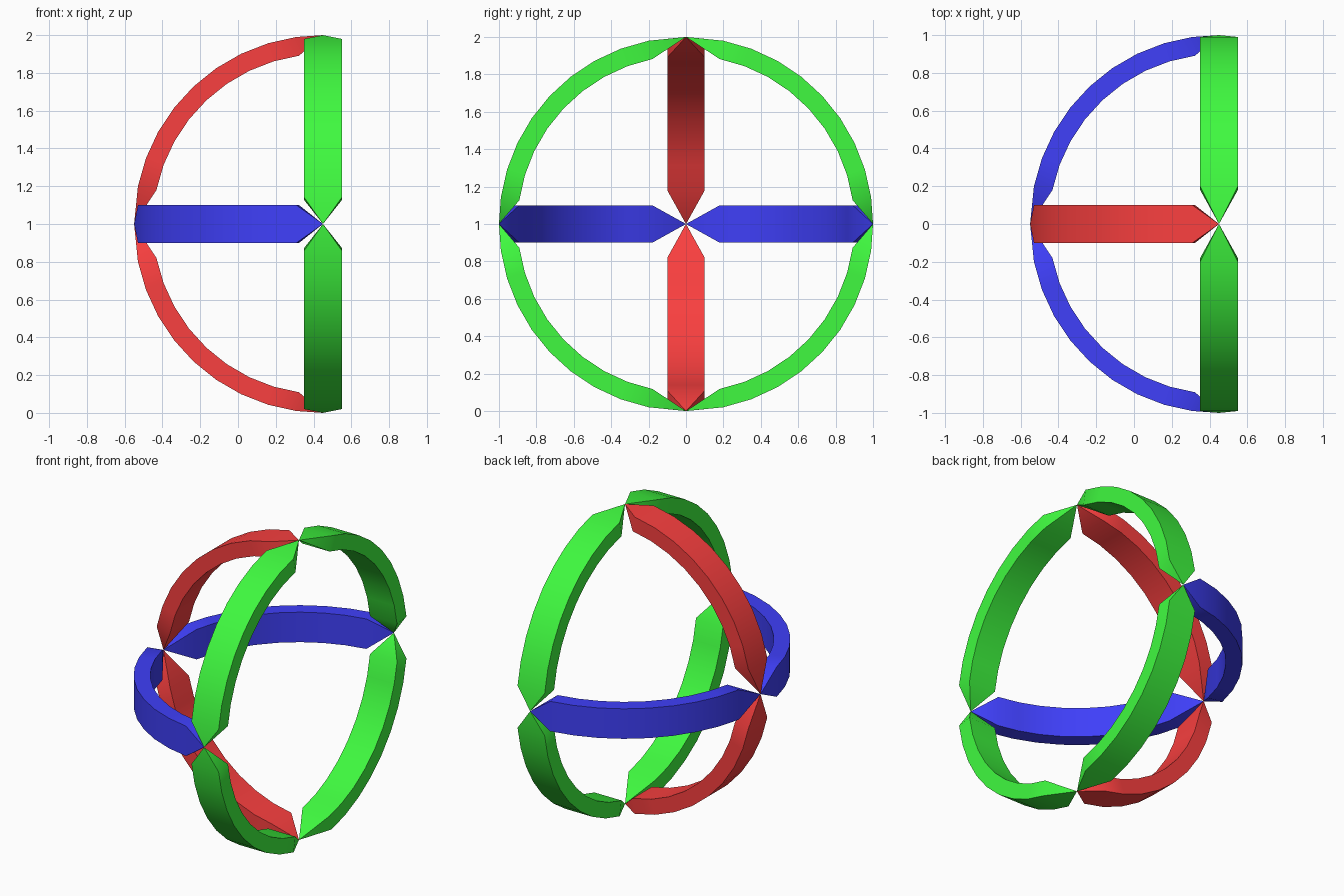
import bpy, bmesh, math
from mathutils import Vector

if "Cube" in bpy.data.objects:
    bpy.data.objects.remove(bpy.data.objects["Cube"])

CENTRE = Vector((0.45, 0, 1))
R_OUT, R_IN, HALF_W, STEPS = 1.0, 0.9, 0.1, 8
A_START, A_END = math.asin(0.2), math.radians(81.9)


def material(name, colour):
    m = bpy.data.materials.new(name)
    m.diffuse_color = (*colour, 1)
    m.use_nodes = True
    m.node_tree.nodes["Principled BSDF"].inputs["Base Color"].default_value = m.diffuse_color
    return m


def quarter_band(name, start, end, mat):
    """Rectangular-section arc from start to end axis, pinched to a point at both ends."""
    u, v = Vector(start), Vector(end)
    w = u.cross(v)
    bm = bmesh.new()
    rings = []
    for i in range(STEPS + 1):
        a = A_START + (A_END - A_START) * i / STEPS
        d = u * math.cos(a) + v * math.sin(a)
        rings.append([bm.verts.new(CENTRE + d * r + w * s) for r, s in
                      ((R_OUT, -HALF_W), (R_OUT, HALF_W), (R_IN, HALF_W), (R_IN, -HALF_W))])
    for a, b in zip(rings, rings[1:]):
        for k in range(4):
            n = (k + 1) % 4
            bm.faces.new((a[k], a[n], b[n], b[k]))
    # pointed ends meeting on the sphere
    for ring, axis in ((rings[0], u), (rings[-1], v)):
        tip = bm.verts.new(CENTRE + axis * R_OUT)
        for k in range(4):
            bm.faces.new((ring[k], ring[(k + 1) % 4], tip))
    bmesh.ops.recalc_face_normals(bm, faces=bm.faces)
    mesh = bpy.data.meshes.new(name)
    bm.to_mesh(mesh)
    bm.free()
    mesh.materials.append(mat)
    ob = bpy.data.objects.new(name, mesh)
    bpy.context.collection.objects.link(ob)
    bpy.ops.object.select_all(action='DESELECT')
    ob.select_set(True)
    bpy.context.view_layer.objects.active = ob
    bpy.ops.object.shade_smooth_by_angle(angle=math.radians(45))


red = material("red", (0.95, 0.05, 0.05))
green = material("green", (0.05, 0.95, 0.05))
blue = material("blue", (0.05, 0.05, 0.95))

for s, side in ((1, "a"), (-1, "b")):
    # half rings running back from the pole
    quarter_band("vertical_arc_" + side, (-1, 0, 0), (0, 0, s), red)
    quarter_band("horizontal_arc_" + side, (-1, 0, 0), (0, s, 0), blue)
    # full ring
    for t, end in ((1, "left"), (-1, "right")):
        quarter_band(f"ring_arc_{side}_{end}", (0, 0, s), (0, t, 0), green)
